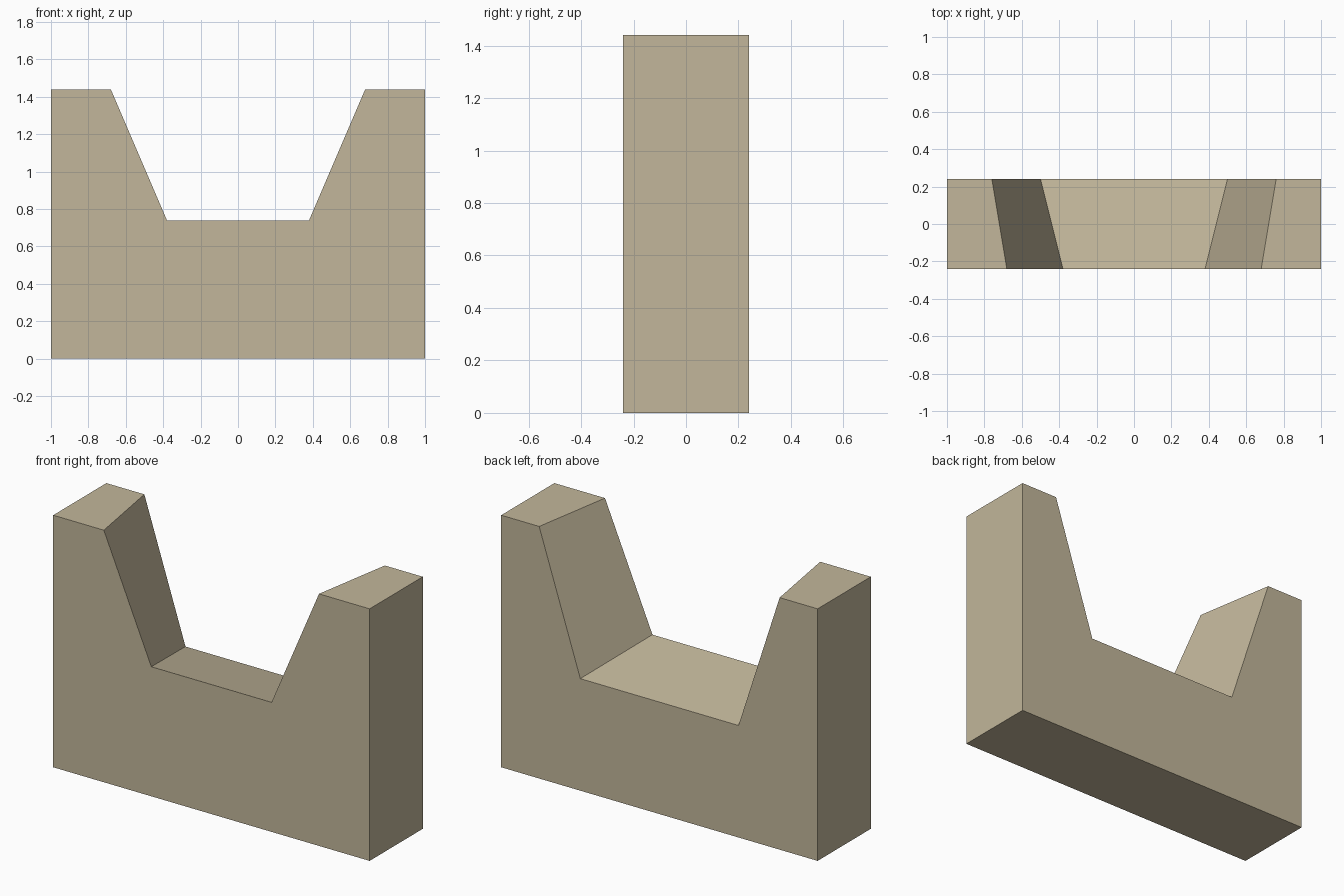
import bpy
import bmesh

cube = bpy.data.objects.get("Cube")
if cube:
    bpy.data.objects.remove(cube, do_unlink=True)

HALF_WIDTH, HALF_DEPTH, HEIGHT = 1.0, 0.24, 1.44

# Single stone colour
stone = bpy.data.materials.new("sandstone")
stone.use_nodes = True
colour = (0.54, 0.47, 0.325, 1.0)
stone.diffuse_color = colour
bsdf = stone.node_tree.nodes["Principled BSDF"]
bsdf.inputs["Base Color"].default_value = colour
bsdf.inputs["Roughness"].default_value = 0.9


def notched_profile(floor_half, floor_z, top_half):
    """Symmetric wall outline with a flared notch, as (x, z) points."""
    right = [(HALF_WIDTH, 0), (HALF_WIDTH, HEIGHT),
             (top_half, HEIGHT), (floor_half, floor_z)]
    return right + [(-x, z) for x, z in reversed(right)]


# Wall lofted from a narrow front notch to a wider, lower back notch
bm = bmesh.new()
front = [bm.verts.new((x, -HALF_DEPTH, z))
         for x, z in notched_profile(0.38, 0.74, 0.68)]
back = [bm.verts.new((x, HALF_DEPTH, z))
        for x, z in notched_profile(0.50, 0.64, 0.76)]
bm.faces.new(front)
bm.faces.new(list(reversed(back)))
for i in range(len(front)):
    j = (i + 1) % len(front)
    bm.faces.new((front[i], back[i], back[j], front[j]))
bmesh.ops.recalc_face_normals(bm, faces=bm.faces)

mesh = bpy.data.meshes.new("notched_wall")
bm.to_mesh(mesh)
bm.free()
mesh.materials.append(stone)
wall = bpy.data.objects.new("notched_wall", mesh)
bpy.context.collection.objects.link(wall)
